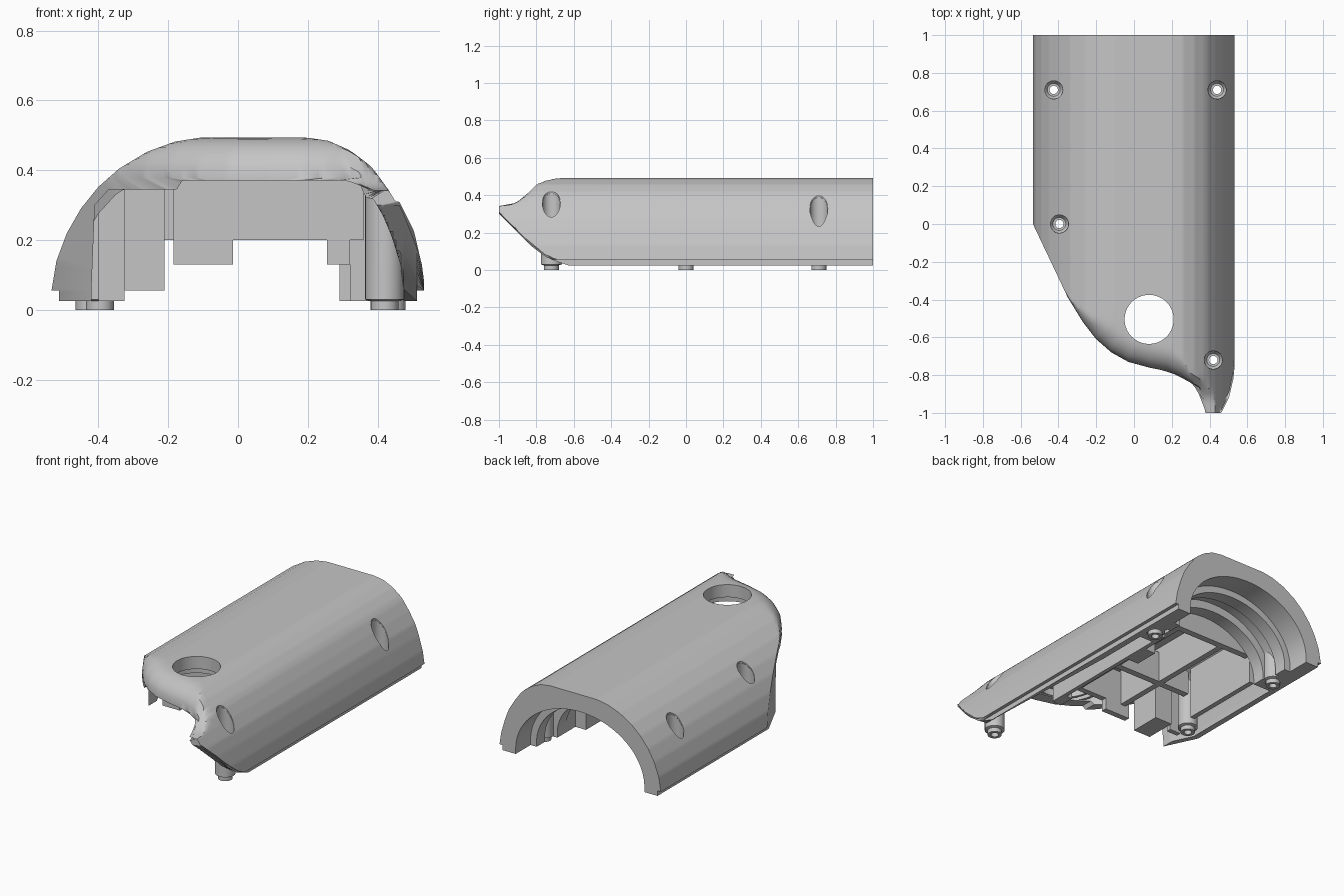
import bpy, bmesh, math
from mathutils import Vector
from mathutils.geometry import intersect_line_line_2d, intersect_point_line

cube = bpy.data.objects.get("Cube")
if cube:
    bpy.data.objects.remove(cube)

grey = bpy.data.materials.new("plain_grey")
grey.use_nodes = True
grey.diffuse_color = (0.56, 0.56, 0.56, 1)
grey.node_tree.nodes["Principled BSDF"].inputs["Base Color"].default_value = grey.diffuse_color


def shade(ob):
    bpy.ops.object.select_all(action='DESELECT')
    ob.select_set(True)
    bpy.context.view_layer.objects.active = ob
    bpy.ops.object.shade_smooth_by_angle(angle=math.radians(32))


def finish(name, bm, smooth=True):
    bmesh.ops.recalc_face_normals(bm, faces=bm.faces)
    mesh = bpy.data.meshes.new(name)
    bm.to_mesh(mesh)
    bm.free()
    mesh.materials.append(grey)
    ob = bpy.data.objects.new(name, mesh)
    bpy.context.collection.objects.link(ob)
    if smooth:
        shade(ob)
    return ob


def lerp(points, t):
    """Read a piecewise linear curve."""
    if t <= points[0][0]:
        return points[0][1]
    for (a, p), (b, q) in zip(points, points[1:]):
        if t <= b:
            return p + (q - p) * (t - a) / (b - a)
    return points[-1][1]


# Profiles: outer arch, front opening, hollow inside, plan outline, nose heights
OUTER = [(.533, .05), (.52, .13), (.495, .215), (.47, .28), (.43, .345), (.39, .4), (.37, .42),
         (.32, .457), (.26, .484), (.2, .493), (-.11, .493), (-.18, .482), (-.26, .453), (-.34, .405),
         (-.4, .352), (-.45, .29), (-.49, .22), (-.52, .14), (-.535, .05)]
RIGHT_IN = [(.475, .05), (.465, .13), (.44, .21), (.415, .27), (.38, .33)]
OPENING = RIGHT_IN + [(.35, .36), (.33, .37), (-.16, .37), (-.175, .345), (-.37, .345), (-.41, .3), (-.42, .05)]
HOLLOW = RIGHT_IN + [(.345, .37), (.29, .405), (.22, .418), (-.12, .418), (-.2, .405), (-.28, .375),
                     (-.35, .33), (-.4, .275), (-.44, .205), (-.47, .12), (-.478, .05)]
RIM = [(-.535, 0), (-.44, -.2), (-.35, -.39), (-.27, -.52), (-.2, -.61), (-.12, -.68), (-.03, -.73),
       (.08, -.76), (.18, -.78), (.25, -.81), (.3, -.84), (.35, -.87)]
FRONT = RIM + [(.362, -.92), (.378, -1), (.462, -1), (.504, -.915), (.526, -.82), (.533, -.75)]
UNDER = [(-1, .3), (-.83, .13), (-.75, .07), (-.67, .035), (-.6, .015)]
OVER = [(-1, .342), (-.93, .35), (-.89, .37), (-.85, .405), (-.8, .455), (-.76, .482), (-.72, .5)]
ROOF = sorted(OUTER)
CENTRE = Vector((0, .055))
STEPS = 180


def box(name, x0, x1, y0, y1, z0, z1):
    bm = bmesh.new()
    bmesh.ops.create_cube(bm, size=1)
    for v in bm.verts:
        v.co = ((x0 + x1) / 2 + v.co.x * (x1 - x0), (y0 + y1) / 2 + v.co.y * (y1 - y0),
                (z0 + z1) / 2 + v.co.z * (z1 - z0))
    return finish(name, bm, False)


def tube(name, x, y, profile, n=32):
    """Turn a closed (radius, z) profile about a vertical axis, trimmed just under the roof."""
    bm = bmesh.new()
    rings = []
    for k in range(n):
        c, s = math.cos(k * math.tau / n), math.sin(k * math.tau / n)
        rings.append([bm.verts.new((x + r * c, y + r * s, min(z, lerp(ROOF, x + r * c) - .008)))
                      for r, z in profile])
    m = len(profile)
    for k in range(n):
        a, b = rings[k], rings[(k + 1) % n]
        for j in range(m):
            i = (j + 1) % m
            bm.faces.new((a[j], a[i], b[i], b[j]))
    return finish(name, bm)


def cut_round(ob, x, y, r):
    bm = bmesh.new()
    bmesh.ops.create_cone(bm, cap_ends=True, segments=40, radius1=r, radius2=r, depth=1)
    bmesh.ops.translate(bm, verts=bm.verts, vec=(x, y, 0.4))
    cutter = finish("hole_cutter", bm, False)
    mod = ob.modifiers.new("hole", 'BOOLEAN')
    mod.operation, mod.solver, mod.object = 'DIFFERENCE', 'EXACT', cutter
    bpy.context.view_layer.objects.active = ob
    bpy.ops.object.modifier_apply(modifier=mod.name)
    bpy.data.objects.remove(cutter)


def polar(profile):
    """Sample a profile along evenly spaced rays from the middle of the base."""
    out = []
    for k in range(STEPS + 1):
        a = 0.001 + (math.pi - 0.002) * k / STEPS
        end = CENTRE + 2 * Vector((math.cos(a), math.sin(a)))
        for p, q in zip(profile, profile[1:]):
            hit = intersect_line_line_2d(CENTRE, end, Vector(p), Vector(q))
            if hit:
                out.append((hit.x, hit.y))
                break
    return out


def ellipse(a):
    return [(a * math.cos(math.pi * k / STEPS), .055 + (a - .09) * math.sin(math.pi * k / STEPS))
            for k in range(STEPS + 1)]


def rim_distance(x, y):
    best, p = 9, Vector((x, y))
    for a, b in zip(RIM, RIM[1:]):
        a, b = Vector(a), Vector(b)
        t = min(1, max(0, intersect_point_line(p, a, b)[1]))
        best = min(best, (p - a.lerp(b, t)).length)
    return best


# Shell: closed section swept from the shaped front to the stepped round back
outer, opening, hollow = polar(OUTER), polar(OPENING), polar(HOLLOW)
columns = [(s, None, opening) for s in (0, .006, .015, .03, .05, .075)]
columns += [(s, None, hollow) for s in (.075, .1, .13, .17, .25)]
columns += [(None, y, hollow) for y in (.3, .62)]
for y0, y1, a in ((.62, .7, .36), (.7, .78, .41), (.78, .86, .385), (.86, 1, .425)):
    columns += [(None, y0, ellipse(a)), (None, y1, ellipse(a))]
bm = bmesh.new()
sections = []
for s, y_fixed, inner in columns:
    right_foot, left_foot = inner[0][0], inner[-1][0]
    loop = outer + [(-.512, .055), (-.512, .025), (left_foot, .025)] + inner[::-1] \
        + [(right_foot, .025), (.512, .025), (.512, .055)]
    ring = []
    for k, (x, z) in enumerate(loop):
        y = lerp(FRONT, x) + s if y_fixed is None else y_fixed
        lift, top = lerp(UNDER, y), lerp(OVER, y)
        if k <= STEPS:
            d = min(1, rim_distance(x, y) / .13)
            z = max(min(z, max(top, .378), .378 + .115 * math.sqrt(1 - (1 - d) ** 2)), lift + .01)
            if x > .35:
                z = min(z, max(top, lift + .01))
        else:
            z = max(min(z, top - .025), lift)
        ring.append(bm.verts.new((x, y, z)))
    sections.append(ring)
count = len(sections[0])
for r, q in zip(sections, sections[1:]):
    for k in range(count):
        j = (k + 1) % count
        bm.faces.new((r[k], r[j], q[j], q[k]))
first_in = STEPS + 4
last_in = first_in + STEPS
for r in (sections[0], sections[-1]):
    for k in range(STEPS):
        bm.faces.new((r[k], r[k + 1], r[last_in - k - 1], r[last_in - k]))
    bm.faces.new(r[STEPS:first_in + 1])
    bm.faces.new(r[last_in:] + [r[0]])
bmesh.ops.remove_doubles(bm, verts=bm.verts, dist=0.0002)
shell = finish("shell", bm, False)

# Round window and screw holes
SCREWS = [(-.425, .71), (.44, .71), (-.395, 0), (.42, -.72)]
cut_round(shell, .08, -.505, .13)
for x, y in SCREWS:
    cut_round(shell, x, y, .048)
shade(shell)

# Hollow screw posts with a stepped foot and a sunken seat
for i, (x, y) in enumerate(SCREWS):
    tube("screw_post_%d" % (i + 1), x, y,
         [(.022, 0), (.04, 0), (.04, .025), (.056, .03), (.056, .5), (.047, .5),
          (.047, .2), (.034, .18), (.022, .18)])

# Ring ribs around the window
for i, r in enumerate((.17, .215)):
    tube("window_rib_%d" % (i + 1), .08, -.505, [(r, .375), (r + .015, .375), (r + .015, .43), (r, .43)], 48)

# Inner walls and blocks
box("front_wall", -.185, .36, -.3, -.265, .2, .41)
box("front_left_tab", -.185, -.015, -.3, -.265, .13, .2)
box("front_right_tab", .255, .32, -.3, -.265, .13, .2)
box("left_front_block", -.325, -.21, -.25, -.06, .055, .4)
box("left_post_guard", -.4, -.325, -.1, -.07, .025, .345)
box("left_side_wall", -.36, -.33, .1, .62, .03, .375)
box("right_side_wall", .36, .385, -.25, .62, .025, .38)
box("right_back_block", .29, .37, .38, .53, .025, .4)
box("right_front_block", .32, .37, -.26, -.16, .025, .4)
for i, y in enumerate((.03, .58)):
    box("cross_wall_%d" % (i + 1), -.34, .37, y, y + .04, .2, .39)
for i, x in enumerate((-.16, .16)):
    box("long_wall_%d" % (i + 1), x, x + .035, -.28, .6, .2, .43)
